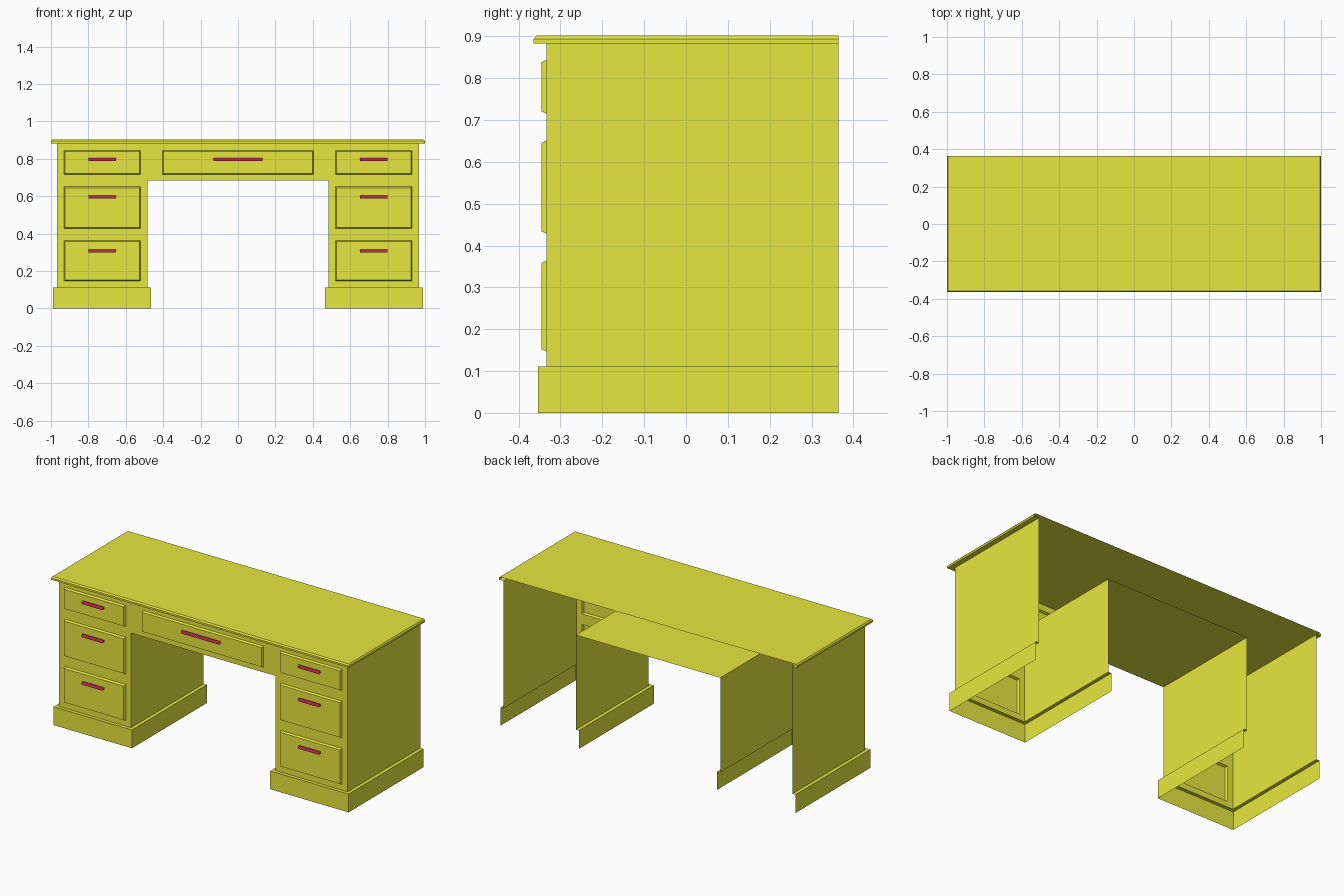
import bpy

if "Cube" in bpy.data.objects:
    bpy.data.objects.remove(bpy.data.objects["Cube"])

BACK, FRONT = 0.364, -0.333
OUT, INN = 0.969, 0.485          # pedestal outer / inner x
KNEE, UNDER = 0.685, 0.883       # kneehole height, underside of the top
DRAWER_Z = [(0.146, 0.364), (0.428, 0.651), (0.715, 0.844)]
HANDLE_Z = [0.309, 0.597, 0.798]


def material(name, rgb):
    mat = bpy.data.materials.new(name)
    mat.diffuse_color = (*rgb, 1)
    mat.use_nodes = True
    mat.node_tree.nodes["Principled BSDF"].inputs["Base Color"].default_value = mat.diffuse_color
    return mat


YELLOW = material("yellow_paint", (0.8, 0.8, 0.05))
RED = material("dark_red", (0.42, 0.02, 0.06))


def make(name, polys, mat=YELLOW):
    verts, faces, index = [], [], {}
    for poly in polys:
        face = []
        for p in poly:
            key = tuple(round(c, 4) for c in p)
            if key not in index:
                index[key] = len(verts)
                verts.append(key)
            face.append(index[key])
        faces.append(face)
    mesh = bpy.data.meshes.new(name)
    mesh.from_pydata(verts, [], faces)
    mesh.materials.append(mat)
    obj = bpy.data.objects.new(name, mesh)
    bpy.context.collection.objects.link(obj)
    return obj


def u_path(x0, x1, y, z):
    return [(x1, BACK, z), (x1, y, z), (x0, y, z), (x0, BACK, z)]


def skirt(levels):
    """Walls on three sides, open at the back, through (x0, x1, y, z) levels."""
    rings = [u_path(*lv) for lv in levels]
    return [(a[i], b[i], b[i + 1], a[i + 1])
            for a, b in zip(rings, rings[1:]) for i in range(3)]


def mirrored(polys):
    return [[(-x, y, z) for x, y, z in reversed(p)] for p in polys]


# Desk top: underside ledge, edge, chamfer and a single top sheet
top_levels = [(-OUT, OUT, FRONT, UNDER), (-1, 1, -0.364, UNDER),
              (-1, 1, -0.364, 0.894), (-0.994, 0.994, -0.357, 0.902)]
make("desk_top", skirt(top_levels) + [u_path(*top_levels[-1])[::-1]])

# Plinths
plinth = skirt([(0.464, 0.99, -0.354, 0), (0.464, 0.99, -0.354, 0.111),
                (INN, OUT, FRONT, 0.111)])
make("plinth_right", plinth)
make("plinth_left", mirrored(plinth))

# Side panels of the pedestals
side = [[(OUT, FRONT, 0.111), (OUT, BACK, 0.111), (OUT, BACK, UNDER), (OUT, FRONT, UNDER)],
        [(INN, BACK, 0.111), (INN, FRONT, 0.111), (INN, FRONT, KNEE), (INN, BACK, KNEE)]]
make("side_panels_right", side)
make("side_panels_left", mirrored(side))

# Panel over the kneehole
make("kneehole_ceiling", [[(-INN, BACK, KNEE), (INN, BACK, KNEE),
                           (INN, FRONT, KNEE), (-INN, FRONT, KNEE)]])

# Drawer openings: (x0, x1, z0, z1, handle height, handle half width)
drawers = [(-0.405, 0.405, *DRAWER_Z[2], HANDLE_Z[2], 0.13)]
for (z0, z1), hz in zip(DRAWER_Z, HANDLE_Z):
    for x0, x1 in ((-0.931, -0.52), (0.52, 0.931)):
        drawers.append((x0, x1, z0, z1, hz, 0.073))

# Front frame: grid of cells, leaving out the drawers and the kneehole
xs = [-OUT, -0.931, -0.52, -INN, -0.405, 0.405, INN, 0.52, 0.931, OUT]
zs = [0.111] + [z for pair in DRAWER_Z for z in pair] + [KNEE, UNDER]
zs.sort()
cells = []
for x0, x1 in zip(xs, xs[1:]):
    for z0, z1 in zip(zs, zs[1:]):
        cx, cz = (x0 + x1) / 2, (z0 + z1) / 2
        in_drawer = any(d[0] < cx < d[1] and d[2] < cz < d[3] for d in drawers)
        if not in_drawer and not (abs(cx) < INN and cz < KNEE):
            cells.append([(x0, FRONT, z0), (x1, FRONT, z0),
                          (x1, FRONT, z1), (x0, FRONT, z1)])
make("front_frame", cells)

# Handle cross-section (y, z offset): a thin bent pull
PULL = [(-0.361, -0.009), (-0.356, 0.001), (-0.352, 0.006), (-0.348, 0.006), (-0.3457, -0.009)]

# Raised drawer fronts and their handles
for n, (x0, x1, z0, z1, hz, hw) in enumerate(drawers, 1):
    def rect(y, d):
        return [(x0 + d, y, z0 + d), (x1 - d, y, z0 + d),
                (x1 - d, y, z1 - d), (x0 + d, y, z1 - d)]
    a, b = rect(FRONT, 0), rect(-0.3455, 0.006)
    polys = [(a[i], a[(i + 1) % 4], b[(i + 1) % 4], b[i]) for i in range(4)]
    make(f"drawer_front_{n}", polys + [b])

    cx = (x0 + x1) / 2
    pull = [[(cx - hw, p[0], hz + p[1]), (cx + hw, p[0], hz + p[1]),
             (cx + hw, q[0], hz + q[1]), (cx - hw, q[0], hz + q[1])]
            for p, q in zip(PULL, PULL[1:])]
    make(f"drawer_handle_{n}", pull, RED)
